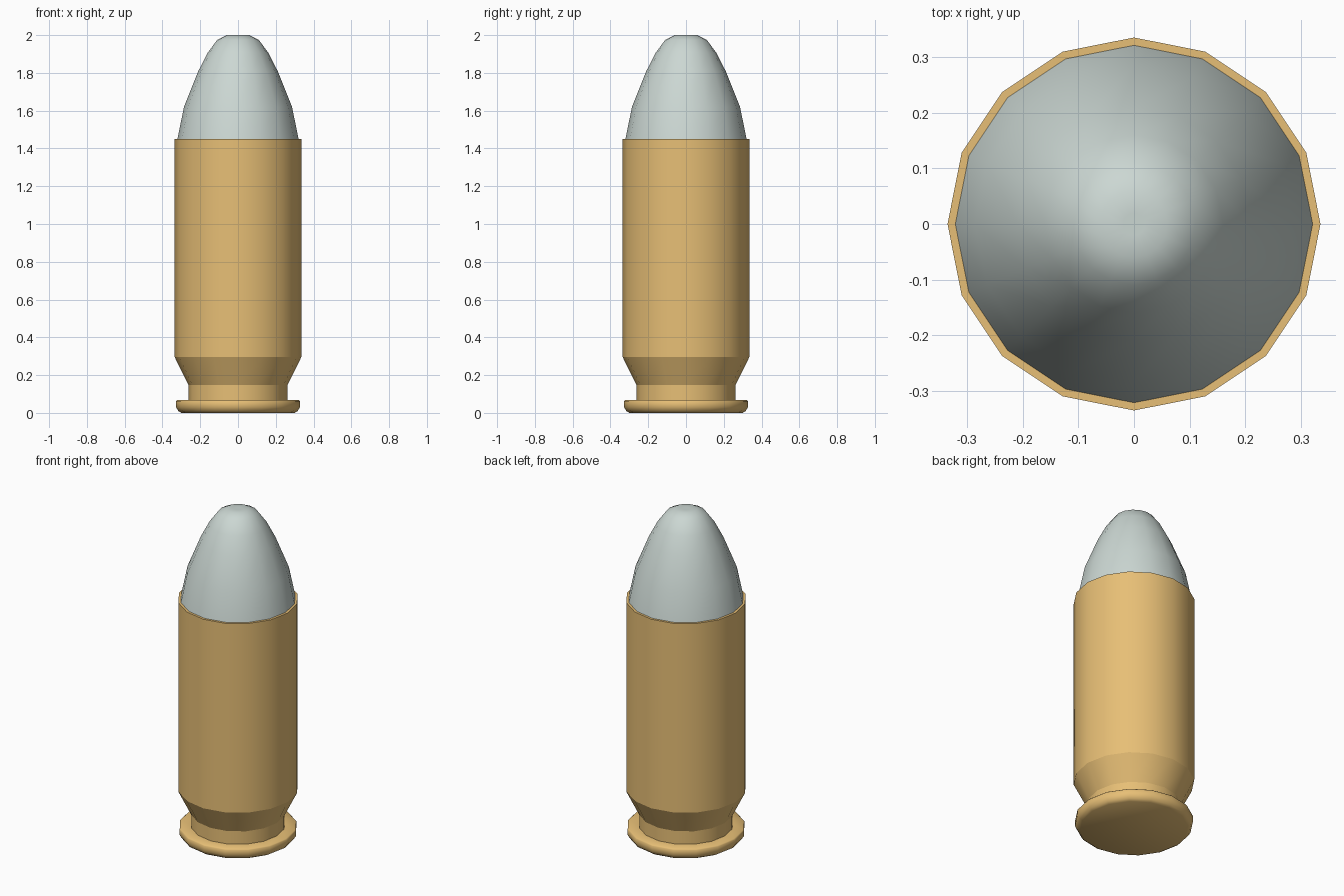
import bpy, bmesh, math

if "Cube" in bpy.data.objects:
    bpy.data.objects.remove(bpy.data.objects["Cube"])

SIDES = 16


def material(name, color):
    m = bpy.data.materials.new(name)
    m.diffuse_color = color
    m.use_nodes = True
    m.node_tree.nodes["Principled BSDF"].inputs["Base Color"].default_value = m.diffuse_color
    return m


def lathe(name, profile, mat, angle):
    """Revolve (radius, z) points around z; close both open ends with n-gons."""
    bm = bmesh.new()
    rings = [[bm.verts.new((r * math.cos(math.tau * i / SIDES),
                            r * math.sin(math.tau * i / SIDES), z))
              for i in range(SIDES)] for r, z in profile]
    for a, b in zip(rings, rings[1:]):
        for i in range(SIDES):
            j = (i + 1) % SIDES
            bm.faces.new((a[i], a[j], b[j], b[i]))
    bm.faces.new(rings[0][::-1])
    bm.faces.new(rings[-1])
    bmesh.ops.recalc_face_normals(bm, faces=bm.faces)
    mesh = bpy.data.meshes.new(name)
    bm.to_mesh(mesh)
    bm.free()
    mesh.materials.append(mat)
    obj = bpy.data.objects.new(name, mesh)
    bpy.context.collection.objects.link(obj)
    bpy.ops.object.select_all(action='DESELECT')
    obj.select_set(True)
    bpy.context.view_layer.objects.active = obj
    bpy.ops.object.shade_smooth_by_angle(angle=math.radians(angle))
    return obj


brass = material("brass", (0.80, 0.52, 0.18, 1))
lead = material("lead", (0.60, 0.68, 0.65, 1))

# Base rim with chamfered lower edge
lathe("rim", [(0.30, 0), (0.316, 0.01), (0.328, 0.03), (0.328, 0.062),
              (0.322, 0.068), (0.25, 0.068)], brass, 46)

# Case: groove, taper, straight wall and thin mouth lip
lathe("case", [(0.262, 0.066), (0.262, 0.147), (0.335, 0.295),
               (0.335, 1.45), (0.321, 1.45), (0.321, 1.448)], brass, 24)

# Rounded tip seated in the case mouth
lathe("tip", [(0.321, 1.449), (0.286, 1.62), (0.21, 1.81), (0.16, 1.907),
              (0.11, 1.975), (0.06, 2.0), (0.02, 2.0)], lead, 75)
